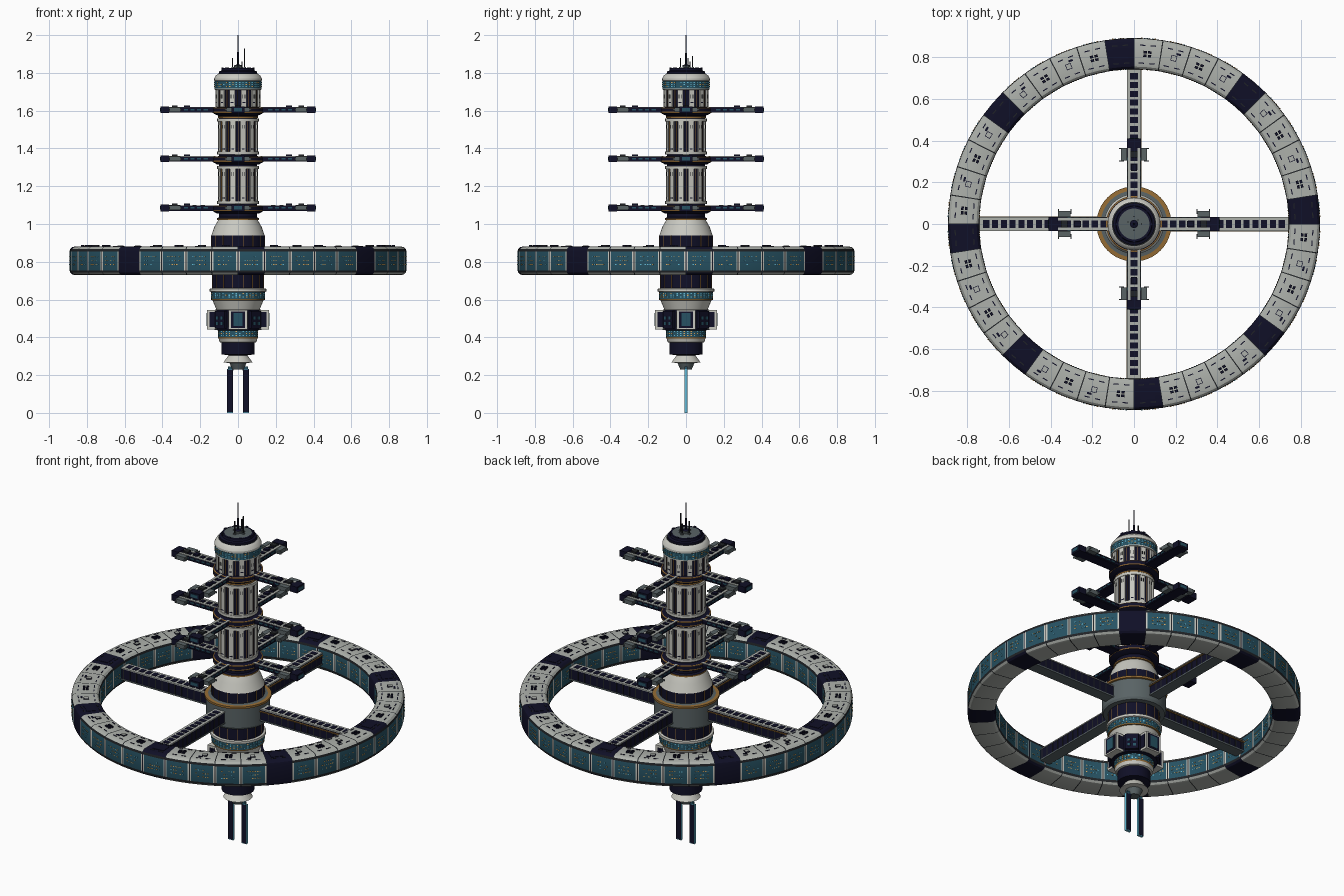
import bpy, math, random
random.seed(4)
TAU = 2 * math.pi
COLS = [("hull_white", (0.58, 0.58, 0.53)), ("navy", (0.005, 0.005, 0.020)),
        ("glass_teal", (0.020, 0.085, 0.125)), ("window_cyan", (0.13, 0.50, 0.68)),
        ("trim_orange", (0.30, 0.15, 0.035)), ("metal_grey", (0.10, 0.125, 0.13)),
        ("window_amber", (0.75, 0.42, 0.12)), ("dark_grey", (0.015, 0.017, 0.02)),
        ("plate_grey", (0.42, 0.44, 0.41))]
W, N, T, C, O, G, A, D, P = range(9)
MATS = []
for name, c in COLS:
    m = bpy.data.materials.new(name)
    m.diffuse_color = (*c, 1)
    MATS.append(m)


class Part:
    """Collects boxes and swept profiles into one object."""
    def __init__(self, name):
        self.name, self.v, self.f, self.m = name, [], [], []

    def box(self, x0, x1, y0, y1, z0, z1, mat, ang=0):
        # x is radial, y tangential, turned about the mast by ang
        b, c, s = len(self.v), math.cos(ang), math.sin(ang)
        for z in (z0, z1):
            for x, y in ((x0, y0), (x1, y0), (x1, y1), (x0, y1)):
                self.v.append((x * c - y * s, x * s + y * c, z))
        for q in ((3, 2, 1, 0), (4, 5, 6, 7), (0, 1, 5, 4), (1, 2, 6, 5), (2, 3, 7, 6), (3, 0, 4, 7)):
            self.f.append([b + i for i in q])
            self.m.append(mat)

    def sweep(self, prof, angles, matfn, closed=False):
        b, n, k = len(self.v), len(angles), len(prof)
        for r, z in prof:
            self.v += [(r * math.cos(a), r * math.sin(a), z) for a in angles]
        for i in range(k if closed else k - 1):
            i2 = (i + 1) % k
            for j in range(n):
                j2 = (j + 1) % n
                self.f.append([b + i * n + j, b + i * n + j2, b + i2 * n + j2, b + i2 * n + j])
                self.m.append(matfn(i, j))

    def lathe(self, rows, n=48):
        self.sweep([r[:2] for r in rows], [TAU * j / n for j in range(n)], lambda i, j: rows[i][2])

    def windows(self, r, zs, count, w=0.007, h=0.006, amber=0.25):
        for z in zs:
            for i in range(count):
                if random.random() < 0.85:
                    self.box(r - 0.004, r + 0.002, -w / 2, w / 2, z - h / 2, z + h / 2,
                             A if random.random() < amber else C, TAU * (i + 0.5) / count)

    def done(self, smooth=True):
        me = bpy.data.meshes.new(self.name)
        me.from_pydata(self.v, [], self.f)
        for m in MATS:
            me.materials.append(m)
        me.polygons.foreach_set("material_index", self.m)
        me.update()
        ob = bpy.data.objects.new(self.name, me)
        bpy.context.collection.objects.link(ob)
        if smooth:
            bpy.ops.object.select_all(action='DESELECT')
            ob.select_set(True)
            bpy.context.view_layer.objects.active = ob
            bpy.ops.object.shade_smooth_by_angle(angle=math.radians(24))


QUARTERS = [i * TAU / 4 for i in range(4)]

# Central hull, bottom to top: radius, height, colour of the band above
p = Part("central_hull")
p.lathe([(.001, .23, G), (.03, .23, G), (.045, .265, W), (.078, .266, W), (.05, .305, N),
         (.088, .31, N), (.088, .372, W), (.098, .375, W), (.103, .395, O), (.105, .398, O),
         (.105, .403, T), (.105, .437, N), (.125, .44, N), (.125, .545, W), (.115, .548, W),
         (.135, .596, O), (.142, .598, O), (.142, .604, T), (.142, .64, W), (.15, .643, W),
         (.15, .657, W), (.138, .66, N), (.138, .735, G), (.165, .737, G), (.172, .75, G),
         (.172, .862, O), (.18, .864, O), (.18, .876, O), (.16, .877, G), (.143, .88, N),
         (.143, .938, W), (.139, .945, W), (.125, .985, W), (.105, 1.02, O), (.112, 1.021, O),
         (.112, 1.03, N), (.1, 1.036, N), (.1, 1.56, O), (.105, 1.562, O), (.105, 1.57, N),
         (.112, 1.58, N), (.112, 1.71, W), (.124, 1.711, W), (.124, 1.718, T), (.124, 1.757, W),
         (.126, 1.759, W), (.126, 1.77, W), (.118, 1.785, W), (.106, 1.795, D), (.1, 1.797, N),
         (.1, 1.808, N), (.088, 1.812, N), (.085, 1.825, N), (.074, 1.826, G), (.001, 1.826, G)])
p.done()

# Lit windows on the teal bands
p = Part("hull_windows")
p.windows(.105, (.41, .42, .43), 36)
p.windows(.142, (.613, .623, .633), 48)
p.windows(.124, (1.727, 1.738, 1.749), 44)
p.done(False)

# Vertical trim on the navy bands
p = Part("hull_trim")
for i in range(16):
    a = TAU * (i + .5) / 16
    p.box(.13, .1395, -.0015, .0015, .66, .735, O, a)
    p.box(.135, .1445, -.0015, .0015, .88, .938, O, a)
p.done(False)

# White panels around the mast sections
p = Part("mast_panels")
for z0, z1, r in ((1.115, 1.30, .107), (1.375, 1.55, .107), (1.62, 1.71, .12)):
    for i in range(12):
        a = TAU * (i + .5) / 12
        p.box(r - .02, r, -.0145, .0145, z0, z1, W, a)
        for s in (-1, 1):
            p.box(r, r + .001, s * .006 - .0015, s * .006 + .0015, z1 - .045, z1 - .025, D, a)
        p.box(r, r + .001, -.008, .008, z0 + .02, z0 + .026, N, a)
        p.box(r - .012, r - .008, .026, .028, z0, z1, O, a)
p.done(False)
p = Part("mast_rings")
for z in (1.115, 1.30, 1.375, 1.55):
    p.lathe([(.09, z - .008, W), (.11, z - .008, W), (.11, z + .008, W), (.09, z + .008, W)])
p.done()

# Docking levels: collar and four arms each
for lvl, z in enumerate((1.07, 1.33, 1.59)):
    p = Part("docking_collar_%d" % (lvl + 1))
    p.lathe([(.09, z - .016, N), (.112, z - .014, N), (.134, z - .002, O), (.134, z + .005, N),
             (.134, z + .022, O), (.134, z + .025, O), (.128, z + .027, N), (.09, z + .03, N)])
    p.done()
    p = Part("docking_arms_%d" % (lvl + 1))
    for a in QUARTERS:
        p.box(.09, .37, -.03, .03, z, z + .024, N, a)
        p.box(.09, .37, -.033, .033, z + .004, z + .009, N, a)
        for s in (-1, 1):                      # white top rails and side windows
            p.box(.12, .37, s * .024 - .008, s * .024 + .008, z + .022, z + .026, N, a)
            p.box(.12, .37, s * .024 - .007, s * .024 + .007, z + .026, z + .029, P, a)
            for i in range(5):
                x = .16 + i * .035
                p.box(x, x + .022, s * .031 - .002, s * .031 + .002, z + .011, z + .02, T, a)
            p.box(.305, .365, s * .048 - .014, s * .048 + .014, z + .004, z + .028, G, a)
            for x in (.302, .362):
                p.box(x - .003, x + .003, s * .06 - .012, s * .06 + .012, z + .01, z + .02, G, a)
        for i in range(5):
            x = .16 + i * .043
            p.box(x, x + .012, -.018, .018, z + .02, z + .028, P, a)
            p.box(x + .016, x + .038, -.012, .012, z + .024, z + .03, N, a)
        p.box(.255, .285, -.014, .014, z + .024, z + .038, N, a)
        p.box(.32, .35, -.016, .016, z + .024, z + .038, D, a)
        p.box(.365, .41, -.034, .034, z - .003, z + .033, N, a)
        p.box(.409, .412, -.022, .022, z + .006, z + .024, T, a)
    p.done(False)

# Habitat ring: 40 segments, every fifth one dark
R0, Z0, H, B = .817, .805, .075, .025
prof = []
for q, (sx, sz) in enumerate(((1, 1), (-1, 1), (-1, -1), (1, -1))):
    for k in range(4):
        t = TAU / 4 * (q + k / 3)
        prof.append((R0 + sx * (H - B) + B * math.cos(t), Z0 + sz * (H - B) + B * math.sin(t)))
FR = (0, .02, .07, .5, .93, .98)
angles = [TAU / 40 * (k + f) for k in range(40) for f in FR]


def ring_mat(i, j):
    seg, part = divmod(j, len(FR))
    if seg % 10 == 5:
        return N
    if part in (0, 5):
        return N if seg % 5 == 0 else D
    if i in (7, 15):                           # inner and outer walls
        return T if part in (2, 3) else W
    if i in (0, 6, 8, 14):                     # dark edge strips
        return D
    return N if seg % 5 == 0 else P


p = Part("habitat_ring")
p.sweep(prof, angles, ring_mat, True)
p.done()

# Ring windows and roof details
p, q = Part("ring_windows"), Part("ring_roof_details")
top = Z0 + H
for seg in range(40):
    mid = TAU / 40 * (seg + .5)
    if seg % 10 != 5:
        for r in (R0 - H, R0 + H):
            for row in range(3):
                for i in range(6):
                    if random.random() < .7:
                        y = (i - 2.5) * .013
                        p.box(r - .002, r + .002, y - .0035, y + .0035, Z0 - .021 + row * .02,
                              Z0 - .017 + row * .02, random.choice((A, A, C)), mid)
    c = D if seg % 5 == 0 else N
    for r in (.772, .858):
        for s in (-1, 1):
            q.box(r - .0025, r + .0025, s * .026 - .013, s * .026 + .013, top - .002, top + .002, c, mid)
    if seg % 5 == 0:
        q.box(.79, .845, -.035, .035, top - .002, top + .002, N, mid)
    elif seg % 2:
        for sx in (-1, 1):
            for sy in (-1, 1):
                q.box(R0 + sx * .009 - .006, R0 + sx * .009 + .006, sy * .011 - .008, sy * .011 + .008,
                      top - .002, top + .008, N, mid)
    else:
        q.box(R0 - .014, R0 + .014, -.014, .014, top - .002, top + .004, N, mid)
        q.box(R0 - .011, R0 + .011, -.011, .011, top, top + .006, P, mid)
        q.box(.835, .845, -.03, -.008, top - .002, top + .003, N, mid)
p.done(False)
q.done(False)

# Four spokes joining hub and ring
p = Part("spokes")
for a in QUARTERS:
    p.box(.15, .75, -.031, .031, .772, .836, N, a)
    p.box(.15, .75, -.033, .033, .768, .776, G, a)
    p.box(.15, .75, -.033, .033, .834, .840, P, a)
    p.box(.15, .75, -.037, -.03, .822, .828, O, a)
    for i in range(13):
        x = .19 + i * .042
        p.box(x, x + .029, -.018, .018, .838, .842, N, a)
        for s in (-1, 1):
            p.box(x + .03, x + .036, s * .031 - .002, s * .031 + .002, .776, .832, D, a)
p.done(False)

# Cargo pods round the lower hull
p = Part("lower_pods")
for a in QUARTERS:
    p.box(.1, .163, -.05, .05, .442, .546, W, a)
    p.box(.162, .165, -.038, .038, .45, .538, N, a)
    p.box(.162, .167, -.024, .024, .46, .528, T, a)
    for s in (-1, 1):
        p.box(.115, .15, s * .05 - .002, s * .05 + .002, .455, .533, N, a)
    b = a + TAU / 8
    p.box(.1, .138, -.036, .036, .448, .54, N, b)
    for s in (-1, 1):
        for z in (.465, .495):
            p.box(.136, .14, s * .016 - .008, s * .016 + .008, z, z + .015, T, b)
p.done(False)

# Two hanging panels below
p = Part("lower_panels")
for a in (0, math.pi):
    p.box(.027, .059, -.007, .007, 0, .232, C, a)
    p.box(.025, .052, -.007, .007, .225, .245, T, a)
    for s in (-1, 1):
        p.box(.0275, .0585, s * .007 - .001, s * .007 + .001, .004, .23, N, a)
p.done(False)

# Antennas and roof boxes on the top deck
p = Part("antennas")
p.lathe([(.02, 1.82, G), (.02, 1.84, N), (.006, 1.845, N), (.004, 1.91, N), (.003, 1.915, N),
         (.003, 2.0, N), (.0005, 2.0, N)], 10)
for x, y, h in ((.035, 0, 1.93), (-.028, .01, 1.88), (0, .035, 1.89), (.0, -.03, 1.88), (.02, .02, 1.86)):
    p.box(x - .0025, x + .0025, y - .0025, y + .0025, 1.82, h, D)
    p.box(x - .007, x + .007, y - .007, y + .007, 1.82, 1.832, G)
for i in range(8):
    p.box(.076, .088, -.008, .008, 1.815, 1.829, N, TAU * i / 8)
p.done(False)
